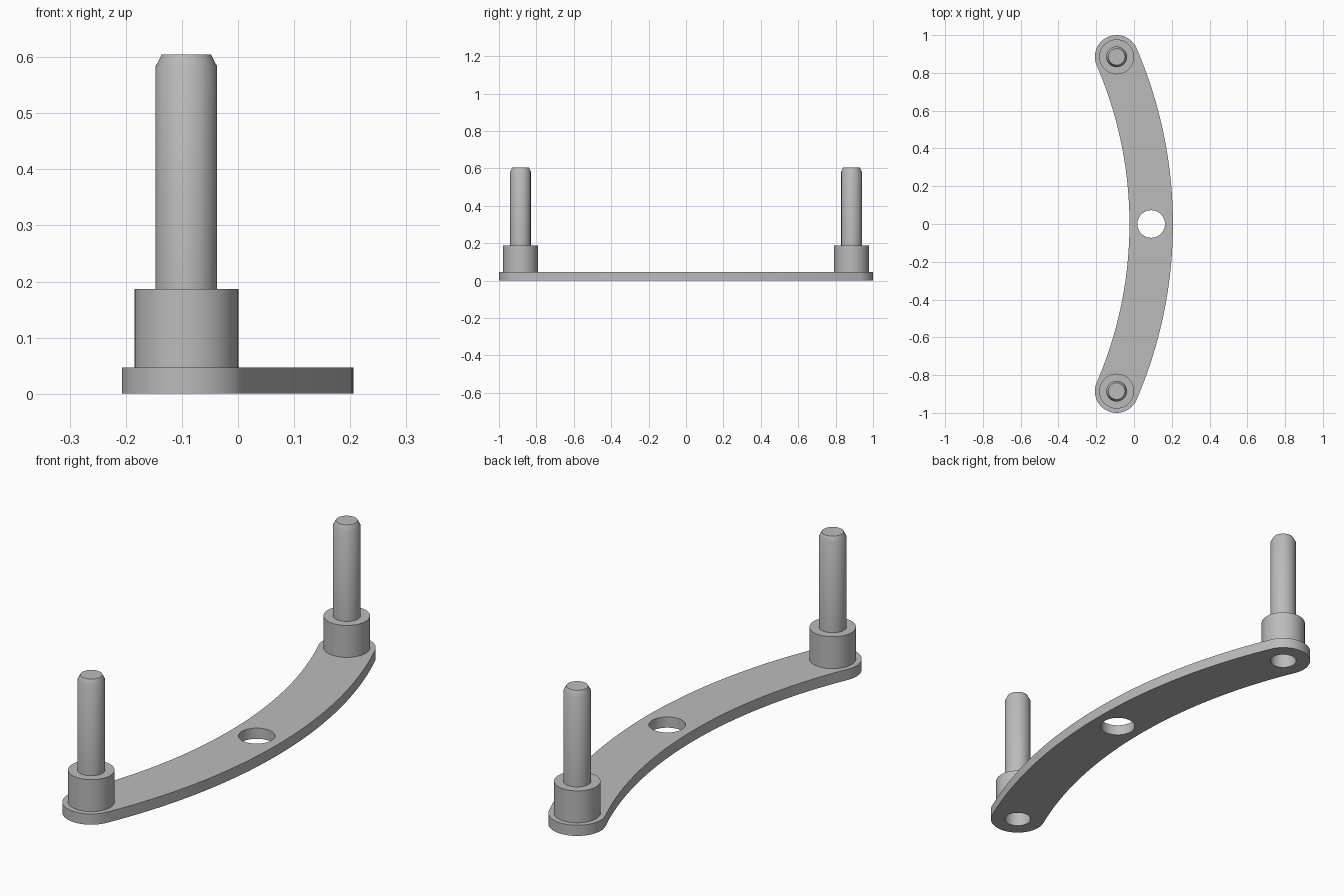
import bpy
import bmesh
from math import sin, cos, pi, radians, asin
from mathutils import Matrix, Vector

cube = bpy.data.objects.get("Cube")
if cube:
    bpy.data.objects.remove(cube, do_unlink=True)

# Main dimensions
PLATE_TOP = 0.047
END_X, END_Y, END_R = -0.092, 0.885, 0.115
MID_X = 0.091
SAG = MID_X - END_X
ARC_R = (END_Y ** 2 + SAG ** 2) / (2 * SAG)
ARC_X = MID_X - ARC_R
HALF = asin(END_Y / ARC_R)
BORE_R = 0.055

steel = bpy.data.materials.new("grey steel")
steel.use_nodes = True
grey = (0.5, 0.5, 0.5, 1)
steel.diffuse_color = grey
steel.node_tree.nodes["Principled BSDF"].inputs["Base Color"].default_value = grey


def finish(name, bm):
    bmesh.ops.recalc_face_normals(bm, faces=bm.faces)
    mesh = bpy.data.meshes.new(name)
    bm.to_mesh(mesh)
    bm.free()
    mesh.materials.append(steel)
    obj = bpy.data.objects.new(name, mesh)
    bpy.context.collection.objects.link(obj)
    bpy.ops.object.select_all(action='DESELECT')
    obj.select_set(True)
    bpy.context.view_layer.objects.active = obj
    bpy.ops.object.shade_smooth_by_angle(angle=radians(30))
    return obj


def arc(cx, cy, r, start, end, steps):
    angles = [start + (end - start) * i / steps for i in range(steps + 1)]
    return [(cx + r * cos(a), cy + r * sin(a)) for a in angles]


def loop(bm, points):
    verts = [bm.verts.new((x, y, 0)) for x, y in points]
    return [bm.edges.new((v, verts[i - 1])) for i, v in enumerate(verts)]


# Curved plate: a constant-width arc with round ends and three holes
outline = arc(ARC_X, 0, ARC_R + END_R, -HALF, HALF, 48)
outline += arc(END_X, END_Y, END_R, HALF, HALF + pi, 32)[1:]
outline += arc(ARC_X, 0, ARC_R - END_R, HALF, -HALF, 48)[1:]
outline += arc(END_X, -END_Y, END_R, pi - HALF, 2 * pi - HALF, 32)[1:-1]
bm = bmesh.new()
edges = loop(bm, outline)
for x, y, r in ((MID_X, 0, 0.073), (END_X, END_Y, BORE_R), (END_X, -END_Y, BORE_R)):
    edges += loop(bm, arc(x, y, r, 0, 2 * pi, 48)[:-1])
bmesh.ops.triangle_fill(bm, edges=edges, use_beauty=True)
result = bmesh.ops.extrude_face_region(bm, geom=bm.faces[:], use_keep_orig=True)
top = [g for g in result["geom"] if isinstance(g, bmesh.types.BMVert)]
bmesh.ops.translate(bm, verts=top, vec=(0, 0, PLATE_TOP))
finish("curved_plate", bm)

# Posts: collar, chamfered pin and blind bore underneath, turned as one profile
PROFILE = [(0, 0.14), (BORE_R, 0.14), (BORE_R, PLATE_TOP), (0.0925, PLATE_TOP),
           (0.0925, 0.187), (0.055, 0.187), (0.055, 0.583), (0.0435, 0.605), (0, 0.605)]
for name, side in (("front_post", -1), ("back_post", 1)):
    bm = bmesh.new()
    verts = [bm.verts.new((r, 0, z)) for r, z in PROFILE]
    wire = [bm.edges.new(pair) for pair in zip(verts, verts[1:])]
    bmesh.ops.spin(bm, geom=verts + wire, cent=(0, 0, 0), axis=(0, 0, 1),
                   angle=2 * pi, steps=48, use_duplicate=False)
    bmesh.ops.remove_doubles(bm, verts=bm.verts, dist=0.0001)
    bmesh.ops.transform(bm, verts=bm.verts,
                        matrix=Matrix.Translation(Vector((END_X, side * END_Y, 0))))
    finish(name, bm)
